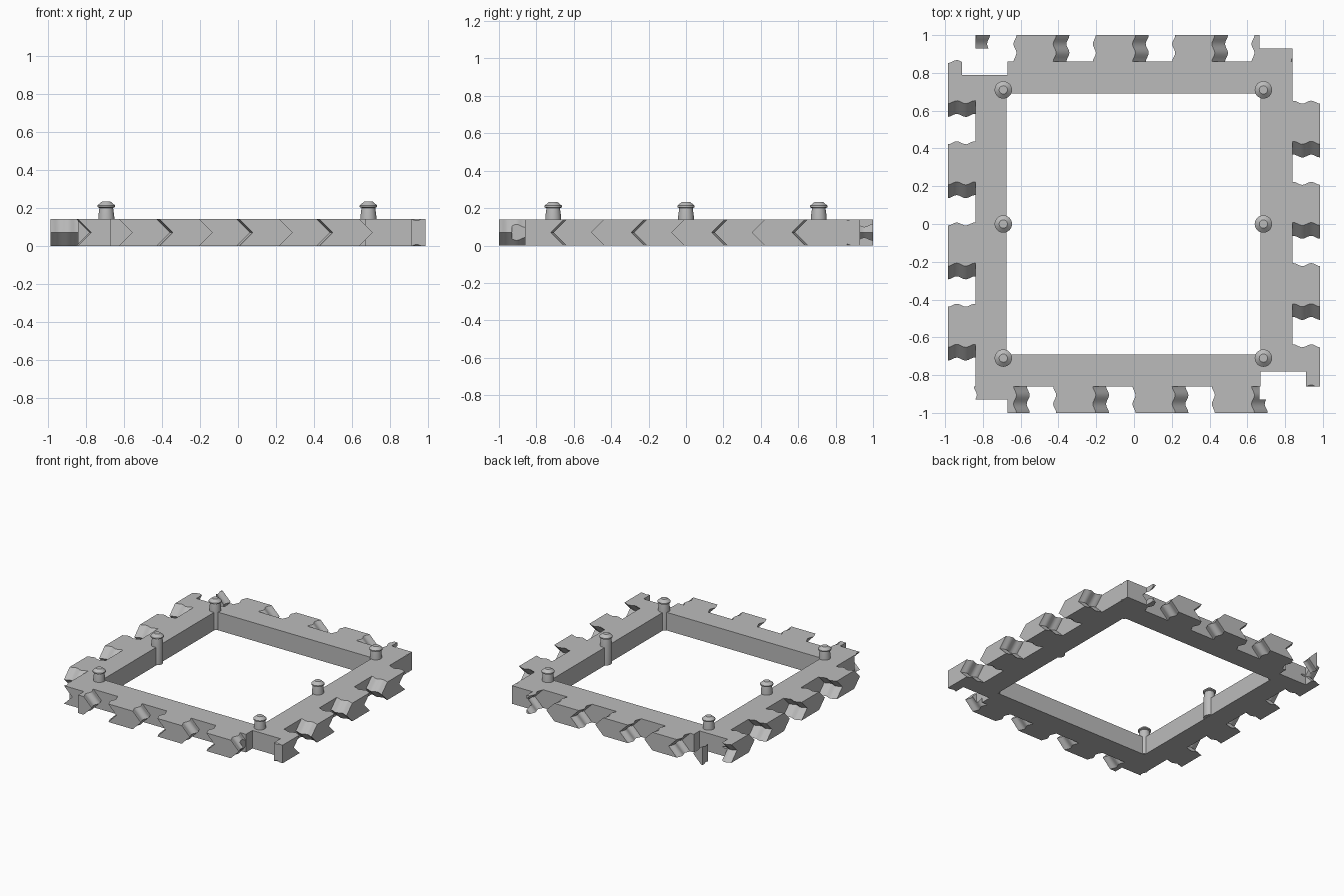
import bpy, bmesh, math
from mathutils import Vector

if "Cube" in bpy.data.objects:
    bpy.data.objects.remove(bpy.data.objects["Cube"], do_unlink=True)

HEIGHT = 0.14
TIP = 0.07

grey = bpy.data.materials.new("plain_grey")
grey.use_nodes = True
colour = (0.5, 0.5, 0.5, 1)
grey.diffuse_color = colour
grey.node_tree.nodes["Principled BSDF"].inputs["Base Color"].default_value = colour


def finish(name, bm, smooth=True):
    bmesh.ops.recalc_face_normals(bm, faces=bm.faces)
    mesh = bpy.data.meshes.new(name)
    bm.to_mesh(mesh)
    bm.free()
    mesh.materials.append(grey)
    obj = bpy.data.objects.new(name, mesh)
    bpy.context.collection.objects.link(obj)
    if smooth:
        bpy.ops.object.select_all(action='DESELECT')
        obj.select_set(True)
        bpy.context.view_layer.objects.active = obj
        bpy.ops.object.shade_smooth_by_angle(angle=math.radians(30))
    return obj


# Square frame with two notched corners
outer = [(-0.84, -0.86), (0.67, -0.86), (0.67, -0.78), (0.84, -0.78),
         (0.84, 0.86), (-0.67, 0.86), (-0.67, 0.79), (-0.84, 0.79)]
inner = [(-0.675, -0.69), (0.67, -0.69), (0.67, 0.69), (-0.675, 0.69)]
bm = bmesh.new()
for loop in (outer, inner):
    vs = [bm.verts.new((x, y, 0)) for x, y in loop]
    for a, b in zip(vs, vs[1:] + vs[:1]):
        bm.edges.new((a, b))
bmesh.ops.triangle_fill(bm, edges=bm.edges[:], use_beauty=True)
ext = bmesh.ops.extrude_face_region(bm, geom=bm.faces[:], use_keep_orig=True)
for v in ext["geom"]:
    if isinstance(v, bmesh.types.BMVert):
        v.co.z = HEIGHT
finish("frame", bm, smooth=False)


def tooth(target, place, start, width, r0, r1, rim, lo=None, hi=None):
    """Chevron section swept outwards with a wavy flank, optionally trimmed."""
    bm = bmesh.new()
    steps = max(3, round((r1 - r0) / 0.012))
    rings = []
    for i in range(steps + 1):
        r = r0 + (r1 - r0) * i / steps
        u = start + 0.008 * math.cos(math.pi * (rim - r) / 0.047)
        section = [(u, 0), (u + TIP, HEIGHT / 2), (u, HEIGHT), (u + width, HEIGHT),
                   (u + width + TIP, HEIGHT / 2), (u + width, 0)]
        rings.append([bm.verts.new((s, r, z)) for s, z in section])
    for a, b in zip(rings, rings[1:]):
        for k in range(6):
            n = (k + 1) % 6
            bm.faces.new((a[k], a[n], b[n], b[k]))
    for ring in (rings[0], rings[-1]):
        bm.faces.new((ring[0], ring[1], ring[4], ring[5]))
        bm.faces.new((ring[1], ring[2], ring[3], ring[4]))
    for limit, side in ((lo, -1), (hi, 1)):
        if limit is not None:
            bmesh.ops.bisect_plane(bm, geom=bm.verts[:] + bm.edges[:] + bm.faces[:],
                                   plane_co=(limit, 0, 0), plane_no=(side, 0, 0),
                                   clear_outer=True)
            rim_edges = [e for e in bm.edges if e.is_boundary]
            bmesh.ops.holes_fill(bm, edges=rim_edges)
    for v in bm.verts:
        v.co = Vector((*place(v.co.x, v.co.y), v.co.z))
    temp = bpy.data.meshes.new("temp")
    bm.to_mesh(temp)
    bm.free()
    target.from_mesh(temp)
    bpy.data.meshes.remove(temp)


# Rows of teeth: start, inner reach, outer reach, low trim, high trim
F, M, R = 0.86, 0.93, 1.0
SF, SM, SR = 0.84, 0.91, 0.985
rows = {
    "front_teeth": (lambda u, r: (u, -r), 0.21, R, [
        (-0.84, F, M), (-0.84, M, R, -0.67), (-0.42, F, R), (0, F, R),
        (0.42, F, M, None, 0.665), (0.42, M, R)]),
    "back_teeth": (lambda u, r: (u, r), 0.21, R, [
        (-1.05, M, R, -0.84), (-0.63, F, R), (-0.21, F, R), (0.21, F, R),
        (0.63, F, M, None, 0.84), (0.63, M, R, None, 0.665)]),
    "left_teeth": (lambda u, r: (r, -u), 0.215, SR, [
        (-0.645, SF, SR), (-0.215, SF, SR), (0.215, SF, SR),
        (0.645, SF, SM, None, 0.78), (0.645, SM, SR, None, 0.86)]),
    "right_teeth": (lambda u, r: (-r, -u), 0.215, SR, [
        (-0.86, SF, SM, -0.79), (-0.86, SM, SR),
        (-0.43, SF, SR), (0, SF, SR), (0.43, SF, SR)]),
}
for name, (place, width, rim, teeth) in rows.items():
    bm = bmesh.new()
    for start, r0, r1, *trim in teeth:
        tooth(bm, place, start, width, r0, r1, rim, *trim)
    finish(name, bm)

# Pegs: a lathed shaft with a chamfered cap, sunk into the inner wall
profile = [(0, 0.002), (0.042, 0.002), (0.042, 0.155), (0.036, 0.2),
           (0.046, 0.204), (0.046, 0.213), (0.022, 0.233), (0, 0.233)]
for side, x in (("left", 0.685), ("right", -0.692)):
    for spot, y in (("front", -0.71), ("middle", 0), ("back", 0.71)):
        bm = bmesh.new()
        vs = [bm.verts.new((r, 0, z)) for r, z in profile]
        es = [bm.edges.new(pair) for pair in zip(vs, vs[1:])]
        bmesh.ops.spin(bm, geom=vs + es, cent=(0, 0, 0), axis=(0, 0, 1),
                       angle=math.tau, steps=32, use_merge=True)
        bmesh.ops.remove_doubles(bm, verts=bm.verts, dist=0.0001)
        peg = finish(f"{side}_{spot}_peg", bm)
        peg.location = (x, y, 0)
